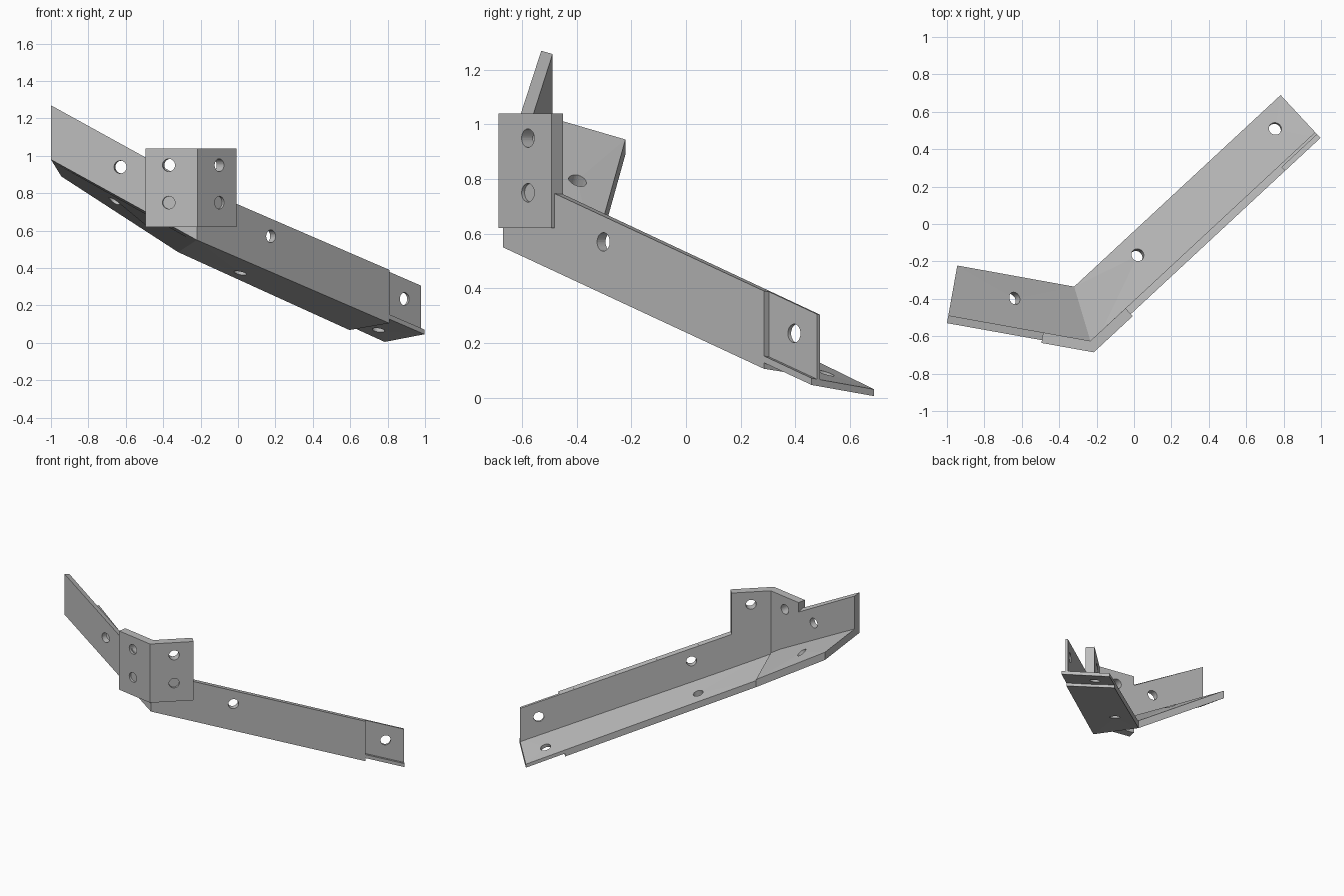
import bpy, bmesh
from mathutils import Vector

cube = bpy.data.objects.get("Cube")
if cube:
    bpy.data.objects.remove(cube, do_unlink=True)

steel = bpy.data.materials.new("plain_grey_steel")
steel.use_nodes = True
grey = (0.5, 0.5, 0.5, 1)
steel.diffuse_color = grey
steel.node_tree.nodes["Principled BSDF"].inputs["Base Color"].default_value = grey

CORNER = Vector((-0.22, -0.67, 0.55))    # outer bottom corner where the arms meet
MITRE = Vector((-0.32, -0.335, 0.485))   # back end of the mitre joint
WIDTH = 0.313                            # flange width
HOLE = 0.034                             # hole radius
UP = Vector((0, 0, 1))


class Arm:
    """One leg of the bracket; s runs along it, d runs inward from its front."""

    def __init__(self, end, back_z):
        run = Vector((end[0], end[1], 0)) - Vector((CORNER.x, CORNER.y, 0))
        self.length = run.length
        self.along = run.normalized()
        self.inward = UP.cross(self.along)
        if self.inward.y < 0:
            self.inward.negate()
        self.end_z, self.back_z = end[2], back_z
        self.mitre_s = (MITRE - CORNER).dot(self.along)

    def point(self, s, d):
        """Point on the flange's underside; s = 0 lies on the mitre."""
        if s == 0:
            return CORNER + (MITRE - CORNER) * d / WIDTH
        p = CORNER + self.along * s + self.inward * d
        front = CORNER.z + (self.end_z - CORNER.z) * s / self.length
        t = (s - self.mitre_s) / (self.length - self.mitre_s)
        back = MITRE.z + (self.back_z - MITRE.z) * t
        p.z = front + (back - front) * d / WIDTH
        return p

    def flange_normal(self, s, d):
        e = 0.02
        u = self.point(s + e, d) - self.point(s - e, d)
        v = self.point(s, d + e) - self.point(s, d - e)
        n = u.cross(v).normalized()
        return n if n.z > 0 else -n


def new_object(name, bm):
    bmesh.ops.recalc_face_normals(bm, faces=bm.faces[:])
    mesh = bpy.data.meshes.new(name)
    bm.to_mesh(mesh)
    bm.free()
    mesh.materials.append(steel)
    ob = bpy.data.objects.new(name, mesh)
    bpy.context.collection.objects.link(ob)
    return ob


def drill(ob, centre, axis):
    """Cut one round hole through a part."""
    bm = bmesh.new()
    bmesh.ops.create_cone(bm, cap_ends=True, segments=32, radius1=HOLE,
                          radius2=HOLE, depth=0.24)
    turn = axis.to_track_quat('Z', 'Y').to_matrix()
    bmesh.ops.transform(bm, matrix=turn.to_4x4(), verts=bm.verts)
    bmesh.ops.translate(bm, vec=centre, verts=bm.verts)
    cutter = new_object("hole_cutter", bm)
    cutter.hide_render = True
    mod = ob.modifiers.new("hole", 'BOOLEAN')
    mod.operation = 'DIFFERENCE'
    mod.solver = 'EXACT'
    mod.object = cutter
    bpy.context.view_layer.update()
    shape = bpy.data.meshes.new_from_object(
        ob.evaluated_get(bpy.context.evaluated_depsgraph_get()))
    ob.modifiers.clear()
    ob.data = shape
    bpy.data.objects.remove(cutter, do_unlink=True)


def slab(name, arm, s1, d0, d1, low, high, level=False, holes=()):
    """Mitred slab; low and high are above the underside, or absolute if level."""
    bm = bmesh.new()
    rings = []
    for h in (low, high):
        ring = []
        for s, d in ((0, d0), (s1, d0), (s1, d1), (0, d1)):
            p = arm.point(s, d)
            p.z = h if level else p.z + h
            ring.append(bm.verts.new(p))
        rings.append(ring)
    bm.faces.new(rings[0])
    bm.faces.new(rings[1])
    for i in range(4):
        j = (i + 1) % 4
        bm.faces.new((rings[0][i], rings[0][j], rings[1][j], rings[1][i]))
    ob = new_object(name, bm)
    for centre, axis in holes:
        drill(ob, centre, axis)
    return ob


def plate_hole(arm, s, z):
    p = arm.point(s, 0.02)
    return (Vector((p.x, p.y, z)), arm.inward)


def flange_hole(arm, x, y, thick):
    offset = Vector((x, y, 0)) - Vector((CORNER.x, CORNER.y, 0))
    s, d = offset.dot(arm.along), offset.dot(arm.inward)
    return (arm.point(s, d) + UP * thick, arm.flange_normal(s, d))


long_arm = Arm((0.997, 0.46, 0.024), -0.017)
short_arm = Arm((-1.0, -0.53, 0.98), 0.89)

# Long arm: an outer angle that stops short, over an inner angle of full length
STOP, FULL = 1.404, long_arm.length
FRONT, DEPTH, HEIGHT = 0.026, 0.042, 0.285
LOWER, THICK = 0.022, 0.047
upright_holes = [plate_hole(long_arm, 0.54, 0.57), plate_hole(long_arm, 1.539, 0.235)]
flange_holes = [flange_hole(long_arm, 0.02, -0.165, THICK),
                flange_hole(long_arm, 0.755, 0.51, THICK)]
slab("long_outer_upright", long_arm, STOP, 0, FRONT, 0, HEIGHT, holes=upright_holes[:1])
slab("long_inner_upright", long_arm, FULL, FRONT, DEPTH, LOWER, HEIGHT, holes=upright_holes)
slab("long_lower_flange", long_arm, STOP, 0, WIDTH, 0, LOWER, holes=flange_holes[:1])
slab("long_upper_flange", long_arm, FULL, 0, WIDTH, LOWER, THICK, holes=flange_holes)

# Short arm: one thick angle
slab("short_upright", short_arm, short_arm.length, 0, DEPTH, 0, 0.29,
     holes=[plate_hole(short_arm, 0.416, 0.94)])
slab("short_flange", short_arm, short_arm.length, 0, WIDTH, 0, 0.055,
     holes=[flange_hole(short_arm, -0.645, -0.40, 0.055)])

# Tall plates folded around the corner, slightly proud of the arms
for side, arm in (("long", long_arm), ("short", short_arm)):
    slab(side + "_side_corner_plate", arm, 0.277, -0.015, DEPTH, 0.62, 1.04, level=True,
         holes=[plate_hole(arm, 0.15, z) for z in (0.95, 0.75)])
